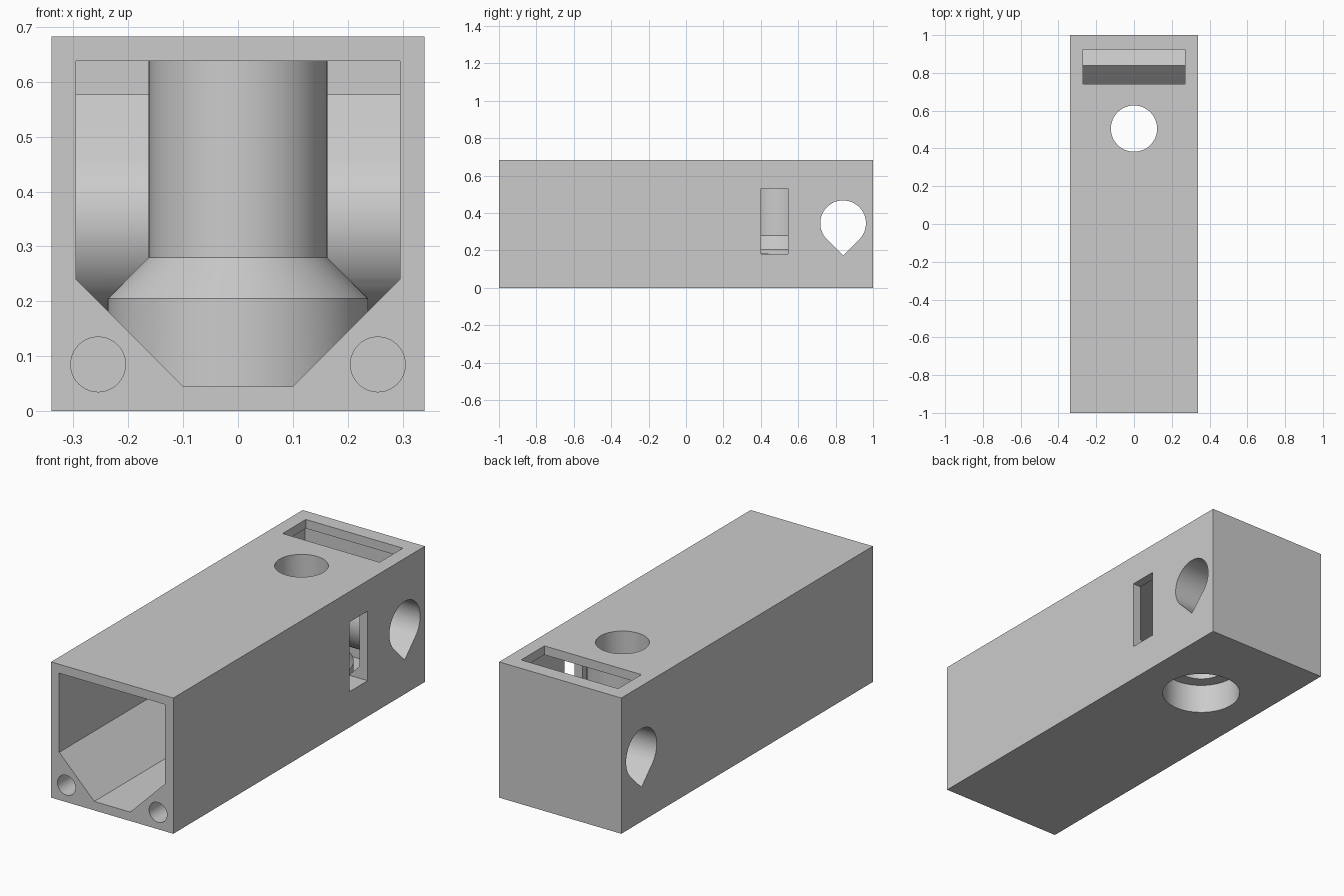
import bpy, bmesh
from math import sin, cos, pi, sqrt

cube = bpy.data.objects.get("Cube")
if cube:
    bpy.data.objects.remove(cube, do_unlink=True)

grey = bpy.data.materials.new("light_grey")
grey.use_nodes = True
grey.diffuse_color = (0.6, 0.6, 0.6, 1)
grey.node_tree.nodes["Principled BSDF"].inputs["Base Color"].default_value = (0.6, 0.6, 0.6, 1)


def loft(name, rings):
    """Skin a list of equal closed loops and cap both ends."""
    bm = bmesh.new()
    loops = [[bm.verts.new(p) for p in ring] for ring in rings]
    n = len(loops[0])
    for a, b in zip(loops, loops[1:]):
        for i in range(n):
            j = (i + 1) % n
            bm.faces.new((a[i], a[j], b[j], b[i]))
    bm.faces.new(loops[0][::-1])
    bm.faces.new(loops[-1])
    bmesh.ops.recalc_face_normals(bm, faces=bm.faces)
    mesh = bpy.data.meshes.new(name)
    bm.to_mesh(mesh)
    bm.free()
    mesh.materials.append(grey)
    ob = bpy.data.objects.new(name, mesh)
    bpy.context.collection.objects.link(ob)
    return ob


def box(name, x, y, z):
    return loft(name, [[(x[0], y[0], h), (x[1], y[0], h), (x[1], y[1], h), (x[0], y[1], h)] for h in z])


def lathe(name, profile, cy, n=64):
    return loft(name, [[(r * cos(2 * pi * i / n), cy + r * sin(2 * pi * i / n), z)
                        for i in range(n)] for r, z in profile])


def teardrop(name, r, tip, half, cy=0.84, cz=0.345, n=48):
    """Cross-bar with a round section that ends in a right-angled tip (tip = 1 up, -1 down)."""
    arc = [pi * 0.75 + 1.5 * pi * i / n for i in range(n + 1)]
    section = [(cy + r * cos(a), cz + tip * r * sin(a)) for a in arc]
    section.append((cy, cz + tip * r * sqrt(2)))
    return loft(name, [[(x, y, z) for y, z in section] for x in (-half, half)])


def cut(target, *cutters):
    """Subtract each cutter from the target and remove it."""
    for c in cutters:
        c.hide_render = True
        mod = target.modifiers.new("cut", 'BOOLEAN')
        mod.operation = 'DIFFERENCE'
        mod.solver = 'EXACT'
        mod.object = c
        bpy.context.view_layer.update()
        dg = bpy.context.evaluated_depsgraph_get()
        mesh = bpy.data.meshes.new_from_object(target.evaluated_get(dg))
        target.modifiers.clear()
        target.data = mesh
        bpy.data.objects.remove(c, do_unlink=True)


# Long square housing
housing = box("housing", (-0.34, 0.34), (-1, 1), (0, 0.683))

# Inner chamber with sloped lower corners, leaving the upright post and the cross tube standing
half = [(0.10, 0.045), (0.295, 0.24), (0.295, 0.638)]
outline = half + [(-x, z) for x, z in reversed(half)]
chamber = loft("chamber", [[(x, y, z) for x, z in outline] for y in (-1.05, 0.955)])
post = lathe("post", [(0.238, 0.02), (0.238, 0.205), (0.163, 0.28), (0.163, 0.66)], 0.505)
tube = teardrop("tube", 0.164, 1, 0.32)
cut(chamber, post, tube)

# Stepped bore through the post, cross hole, side slot and top pocket
bore = lathe("bore", [(0.186, -0.05), (0.186, 0.15), (0.1225, 0.15), (0.1225, 0.75)], 0.505)
cross_hole = teardrop("cross_hole", 0.122, -1, 0.4)
side_slot = box("side_slot", (0.237, 0.4), (0.4, 0.545), (0.18, 0.53))
top_pocket = box("top_pocket", (-0.27, 0.27), (0.74, 0.925), (0.62, 0.75))
cut(housing, chamber, bore, cross_hole, side_slot, top_pocket)

# Two blind round holes in the front rim
for side in (-1, 1):
    hole = loft("front_hole", [[(side * 0.255 + 0.05 * cos(2 * pi * i / 40), y,
                                 0.085 + 0.05 * sin(2 * pi * i / 40)) for i in range(40)]
                               for y in (-1.05, -0.8)])
    cut(housing, hole)

# Smooth the round surfaces, keep the edges crisp
bpy.ops.object.select_all(action='DESELECT')
housing.select_set(True)
bpy.context.view_layer.objects.active = housing
bpy.ops.object.shade_smooth_by_angle()
